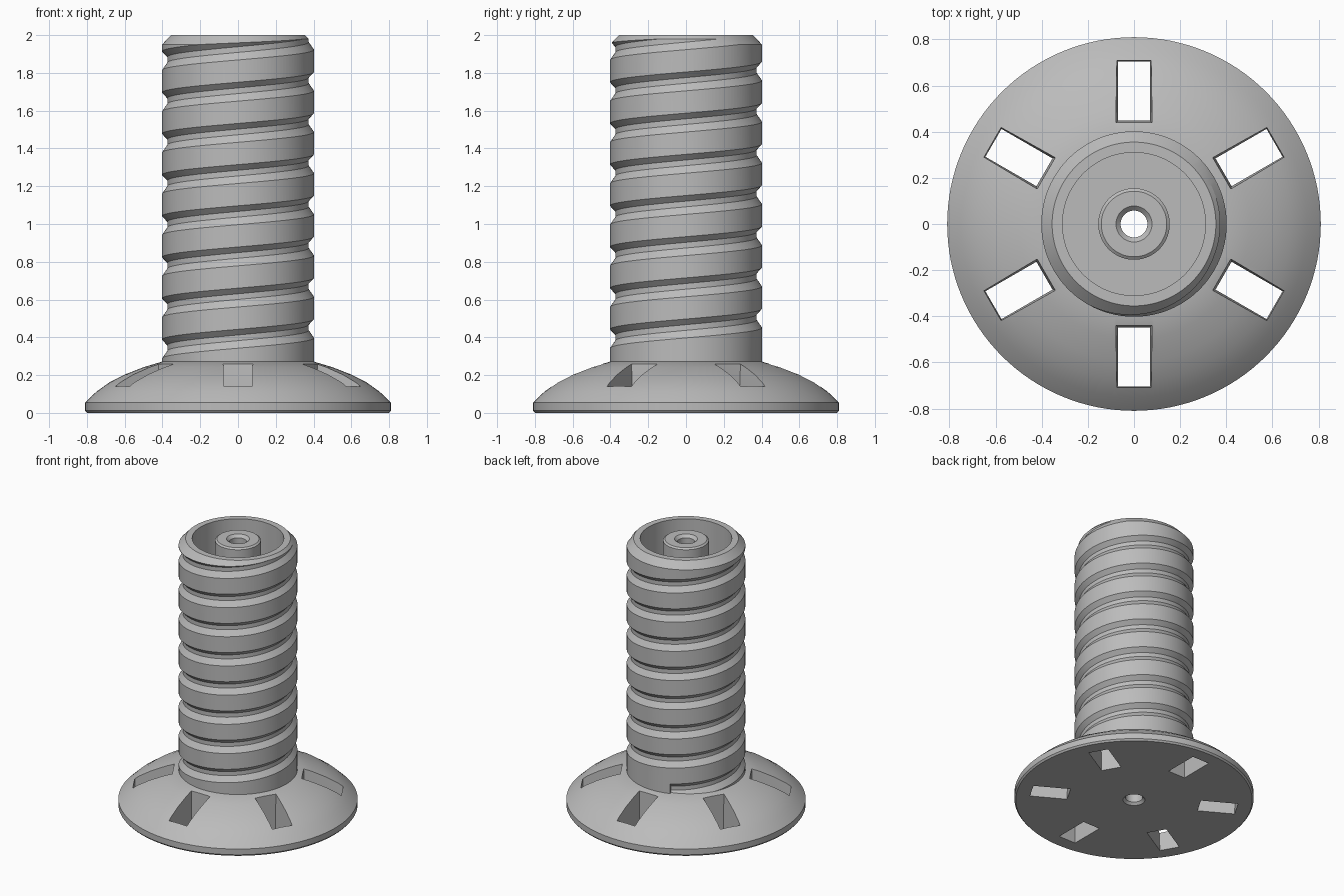
import bpy, bmesh, math
from math import cos, sin, pi

SEGMENTS = 128
PITCH = 0.218

old = bpy.data.objects.get("Cube")
if old:
    bpy.data.objects.remove(old, do_unlink=True)

# Single plain grey
grey = bpy.data.materials.new("mid_grey")
grey.use_nodes = True
colour = (0.5, 0.5, 0.5, 1)
grey.diffuse_color = colour
grey.node_tree.nodes["Principled BSDF"].inputs["Base Color"].default_value = colour


def sweep(name, rings, closed):
    """Skin a row of equal point rings; join the ends or cap them."""
    bm = bmesh.new()
    rows = [[bm.verts.new(p) for p in ring] for ring in rings]
    pairs = list(zip(rows, rows[1:]))
    if closed:
        pairs.append((rows[-1], rows[0]))
    else:
        bm.faces.new(rows[0])
        bm.faces.new(rows[-1])
    n = len(rows[0])
    for a, b in pairs:
        for i in range(n):
            j = (i + 1) % n
            bm.faces.new((a[i], a[j], b[j], b[i]))
    bmesh.ops.recalc_face_normals(bm, faces=bm.faces)
    mesh = bpy.data.meshes.new(name)
    bm.to_mesh(mesh)
    bm.free()
    obj = bpy.data.objects.new(name, mesh)
    obj.data.materials.append(grey)
    bpy.context.collection.objects.link(obj)
    return obj


def lathe(name, profile):
    """Revolve a closed (radius, height) profile around z."""
    angles = [2 * pi * k / SEGMENTS for k in range(SEGMENTS)]
    return sweep(name, [[(r * cos(a), r * sin(a), z) for r, z in profile]
                        for a in angles], True)


def activate(obj):
    bpy.ops.object.select_all(action='DESELECT')
    obj.select_set(True)
    bpy.context.view_layer.objects.active = obj


def cut(obj, cutter):
    cutter.hide_render = True
    mod = obj.modifiers.new("cut", 'BOOLEAN')
    mod.operation = 'DIFFERENCE'
    mod.solver = 'EXACT'
    mod.object = cutter
    activate(obj)
    bpy.ops.object.modifier_apply(modifier=mod.name)
    bpy.data.objects.remove(cutter, do_unlink=True)


# Domed base flange with a chamfered centre hole
flange = lathe("base_flange", [
    (0.075, 0), (0.80, 0), (0.81, 0.012), (0.81, 0.055), (0.75, 0.112),
    (0.68, 0.162), (0.60, 0.203), (0.50, 0.242), (0.40, 0.272),
    (0.31, 0.272), (0.31, 0.10), (0.058, 0.10), (0.058, 0.017)])

# Six radial slots, slightly wider at the top
for k in range(6):
    a = pi / 2 + k * pi / 3
    rings = []
    for z, grow in ((-0.05, 0), (0.4, 0.015)):
        box = [(0.45 - grow, -0.068 - grow), (0.702 + grow, -0.068 - grow),
               (0.702 + grow, 0.068 + grow), (0.45 - grow, 0.068 + grow)]
        rings.append([(u * cos(a) - v * sin(a), u * sin(a) + v * cos(a), z)
                      for u, v in box])
    cut(flange, sweep("slot_cutter", rings, False))

# Hollow column with a chamfered rim
column = lathe("threaded_column", [
    (0.31, 0.272), (0.402, 0.272), (0.402, 1.95), (0.355, 2.0), (0.31, 2.0)])

# Right-handed helical groove
section = [(0.45, 0.068), (0.402, 0.048), (0.374, 0.018), (0.374, -0.012),
           (0.402, -0.052), (0.45, -0.075)]
start = 0.6 * pi
steps = int(8.2 * SEGMENTS)
helix = []
for k in range(steps):
    a = start + 2 * pi * (k + 0.5) / SEGMENTS
    mid = 0.34 + PITCH * (a - pi) / (2 * pi)
    helix.append([(r * cos(a), r * sin(a), mid + z) for r, z in section])
cut(column, sweep("groove_cutter", helix, False))

# Central post with a countersunk through hole
post = lathe("centre_post", [
    (0.058, 0.10), (0.155, 0.10), (0.155, 1.985), (0.142, 1.995),
    (0.078, 1.995), (0.058, 1.975)])

for obj in (flange, column, post):
    activate(obj)
    bpy.ops.object.shade_smooth_by_angle(angle=math.radians(25))
